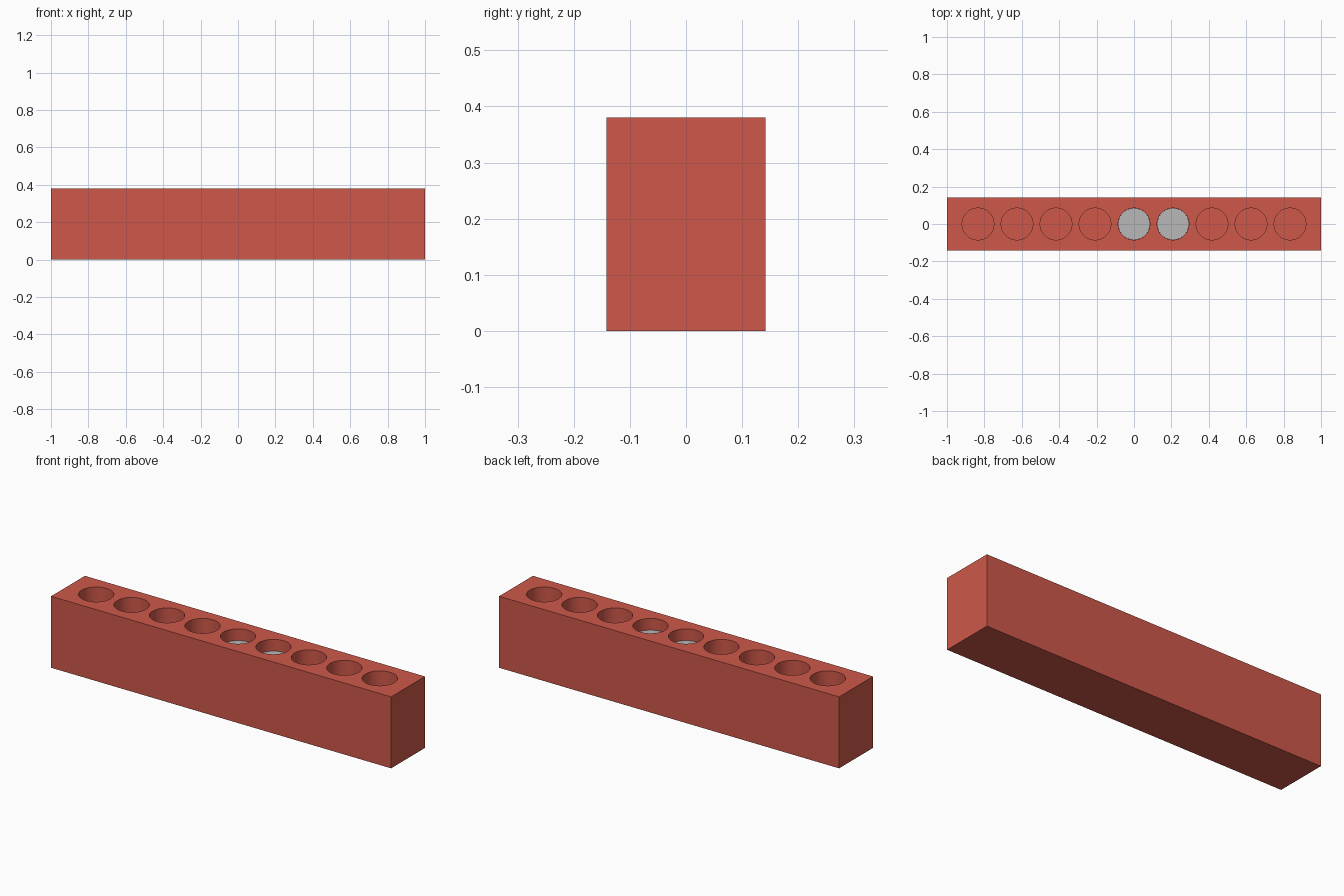
import bpy, bmesh
from mathutils import Matrix

if "Cube" in bpy.data.objects:
    bpy.data.objects.remove(bpy.data.objects["Cube"])

LENGTH, WIDTH, HEIGHT = 2.0, 0.284, 0.38
RADIUS, SPACING, FLOOR = 0.085, 0.2085, 0.06


def material(name, rgb):
    m = bpy.data.materials.new(name)
    m.diffuse_color = (*rgb, 1)
    m.use_nodes = True
    m.node_tree.nodes["Principled BSDF"].inputs["Base Color"].default_value = m.diffuse_color
    return m


red = material("brick red", (0.62, 0.098, 0.067))
grey = material("light grey", (0.48, 0.48, 0.48))


def add_object(name, bm, mat):
    mesh = bpy.data.meshes.new(name)
    bm.to_mesh(mesh)
    bm.free()
    mesh.materials.append(mat)
    obj = bpy.data.objects.new(name, mesh)
    bpy.context.collection.objects.link(obj)
    return obj


def cylinder(bm, x, radius, z0, z1):
    bmesh.ops.create_cone(bm, cap_ends=True, segments=64, radius1=radius,
                          radius2=radius, depth=z1 - z0,
                          matrix=Matrix.Translation((x, 0, (z0 + z1) / 2)))


def smooth(obj):
    bpy.ops.object.select_all(action='DESELECT')
    obj.select_set(True)
    bpy.context.view_layer.objects.active = obj
    bpy.ops.object.shade_smooth_by_angle()


# Rack block
bm = bmesh.new()
bmesh.ops.create_cube(bm, size=1)
bmesh.ops.scale(bm, vec=(LENGTH, WIDTH, HEIGHT), verts=bm.verts)
bmesh.ops.translate(bm, vec=(0, 0, HEIGHT / 2), verts=bm.verts)
block = add_object("rack_block", bm, red)

# Row of nine round blind holes
bm = bmesh.new()
for i in range(-4, 5):
    cylinder(bm, i * SPACING, RADIUS, FLOOR, HEIGHT + 0.1)
cutter = add_object("hole_cutter", bm, red)
cutter.hide_render = True

cut = block.modifiers.new("holes", 'BOOLEAN')
cut.operation = 'DIFFERENCE'
cut.solver = 'EXACT'
cut.object = cutter
bpy.context.view_layer.objects.active = block
block.select_set(True)
bpy.ops.object.modifier_apply(modifier="holes")
bpy.data.objects.remove(cutter)
smooth(block)

# Two plugs seated in the holes, below the rim
for i in (0, 1):
    bm = bmesh.new()
    cylinder(bm, i * SPACING, RADIUS - 0.0005, FLOOR, 0.318)
    smooth(add_object(f"plug_{i + 1}", bm, grey))
